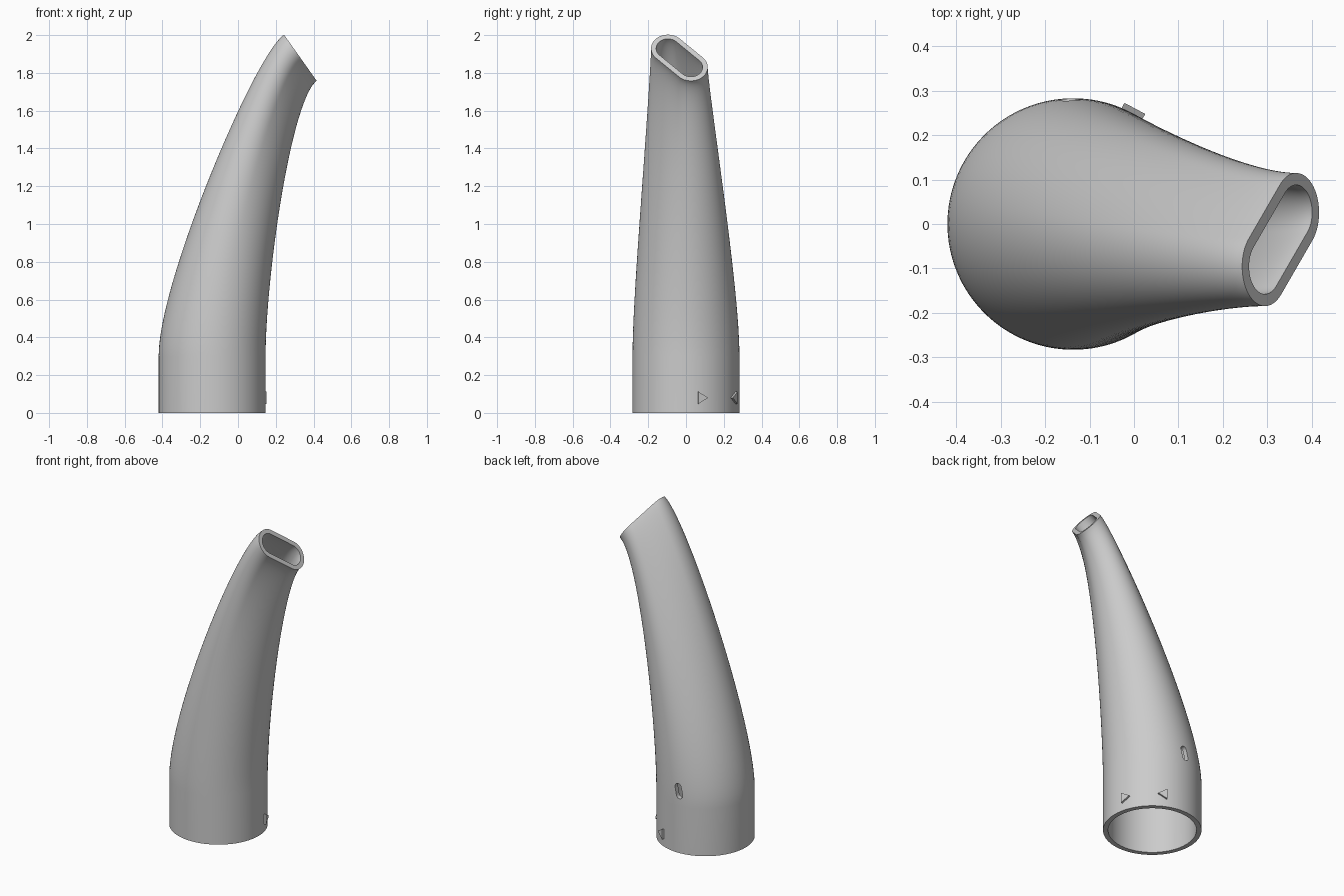
import bpy, bmesh
from math import sin, cos, pi, radians
from mathutils import Vector, Matrix

if "Cube" in bpy.data.objects:
    bpy.data.objects.remove(bpy.data.objects["Cube"])

N, STEPS = 128, 40
BASE = Vector((-0.137, 0, 0))
Z0 = 0.3                                    # height of the straight collar
TIP = Vector((0.33, -0.035, 1.88))          # centre of the slanted mouth
U, V = Vector((0.578, 0, -0.816)), Vector((0, 1, 0))
NORMAL = Vector((0.816, 0, 0.578))
HALF = 0.086                                # half straight length of the mouth


def stadium(s, h, r):
    """Point at arc fraction s of a stadium lying along +X, starting at its +X end."""
    total = 4 * h + 2 * pi * r
    d = (s % 1.0) * total
    q = pi * r / 2
    if d < q:
        return h + r * cos(d / r), r * sin(d / r)
    if d < q + 2 * h:
        return h - (d - q), r
    if d < 3 * q + 2 * h:
        a = pi / 2 + (d - q - 2 * h) / r
        return -h + r * cos(a), r * sin(a)
    if d < 3 * q + 4 * h:
        return -h + (d - 3 * q - 2 * h), -r
    a = -pi / 2 + (d - 3 * q - 4 * h) / r
    return h + r * cos(a), r * sin(a)


def loft_point(i, t, base_r, mouth_r):
    """Hermite sweep from the round collar to the slanted mouth."""
    s = i / N
    a = 2 * pi * s + pi / 4
    p0 = BASE + Vector((base_r * cos(a), base_r * sin(a), Z0))
    x, y = stadium(s, HALF, mouth_r)
    c = cos(pi / 4)
    p1 = TIP + U * (x * c - y * c) + V * (x * c + y * c)
    m0 = Vector((0, 0, 1.2))
    m1 = NORMAL * (0.54 - 0.06 * cos(a))
    t2, t3 = t * t, t * t * t
    return (p0 * (2*t3 - 3*t2 + 1) + m0 * (t3 - 2*t2 + t)
            + p1 * (3*t2 - 2*t3) + m1 * (t3 - t2))


def make_object(name, bm):
    bmesh.ops.recalc_face_normals(bm, faces=bm.faces)
    me = bpy.data.meshes.new(name)
    bm.to_mesh(me)
    bm.free()
    ob = bpy.data.objects.new(name, me)
    bpy.context.collection.objects.link(ob)
    return ob


def prism(name, points, depth, matrix):
    """Extrude a 2D outline along local Z from 0 to depth."""
    bm = bmesh.new()
    lo = [bm.verts.new(matrix @ Vector((x, y, 0))) for x, y in points]
    hi = [bm.verts.new(matrix @ Vector((x, y, depth))) for x, y in points]
    bm.faces.new(lo[::-1])
    bm.faces.new(hi)
    for i in range(len(points)):
        j = (i + 1) % len(points)
        bm.faces.new((lo[i], lo[j], hi[j], hi[i]))
    return make_object(name, bm)


# Hollow curved tube: up the outside, over the rim, down the inside
bm = bmesh.new()
rings = []
for base_r, mouth_r, inward in ((0.283, 0.089, False), (0.254, 0.062, True)):
    shell = []
    foot = [loft_point(i, 0, base_r, mouth_r) for i in range(N)]
    shell.append([bm.verts.new((p.x, p.y, 0)) for p in foot])
    for k in range(STEPS + 1):
        shell.append([bm.verts.new(loft_point(i, k / STEPS, base_r, mouth_r)) for i in range(N)])
    rings += shell[::-1] if inward else shell
for k in range(len(rings)):
    a, b = rings[k], rings[(k + 1) % len(rings)]
    for i in range(N):
        j = (i + 1) % N
        bm.faces.new((a[i], a[j], b[j], b[i]))
tube = make_object("curved_tube", bm)

# Small slot through the back wall
outline = [stadium(i / 32, 0.026, 0.021) for i in range(32)]
frame = (Matrix.Translation((-0.145, 0.18, 0.39))
         @ Matrix.Rotation(radians(-90), 4, 'X')
         @ Matrix.Rotation(radians(-77), 4, 'Z'))
cutter = prism("slot_cutter", outline, 0.2, frame)
cutter.hide_render = True
mod = tube.modifiers.new("slot", 'BOOLEAN')
mod.object, mod.operation, mod.solver = cutter, 'DIFFERENCE', 'EXACT'
bpy.context.view_layer.objects.active = tube
tube.select_set(True)
bpy.ops.object.modifier_apply(modifier=mod.name)
bpy.data.objects.remove(cutter)
bpy.ops.object.select_all(action='DESELECT')
tube.select_set(True)
bpy.ops.object.shade_smooth_by_angle(angle=radians(30))

# Raised triangle markers pointing towards each other
for name, deg, d in (("marker_right", 18, 1), ("marker_back", 62, -1)):
    a = radians(deg)
    out, tan = Vector((cos(a), sin(a), 0)), Vector((-sin(a), cos(a), 0))
    m = Matrix((tan, Vector((0, 0, 1)), out)).transposed().to_4x4()
    m.translation = BASE + out * 0.27 + Vector((0, 0, 0.08))
    prism(name, [(-0.026 * d, -0.032), (0.027 * d, 0), (-0.026 * d, 0.032)], 0.025, m)
